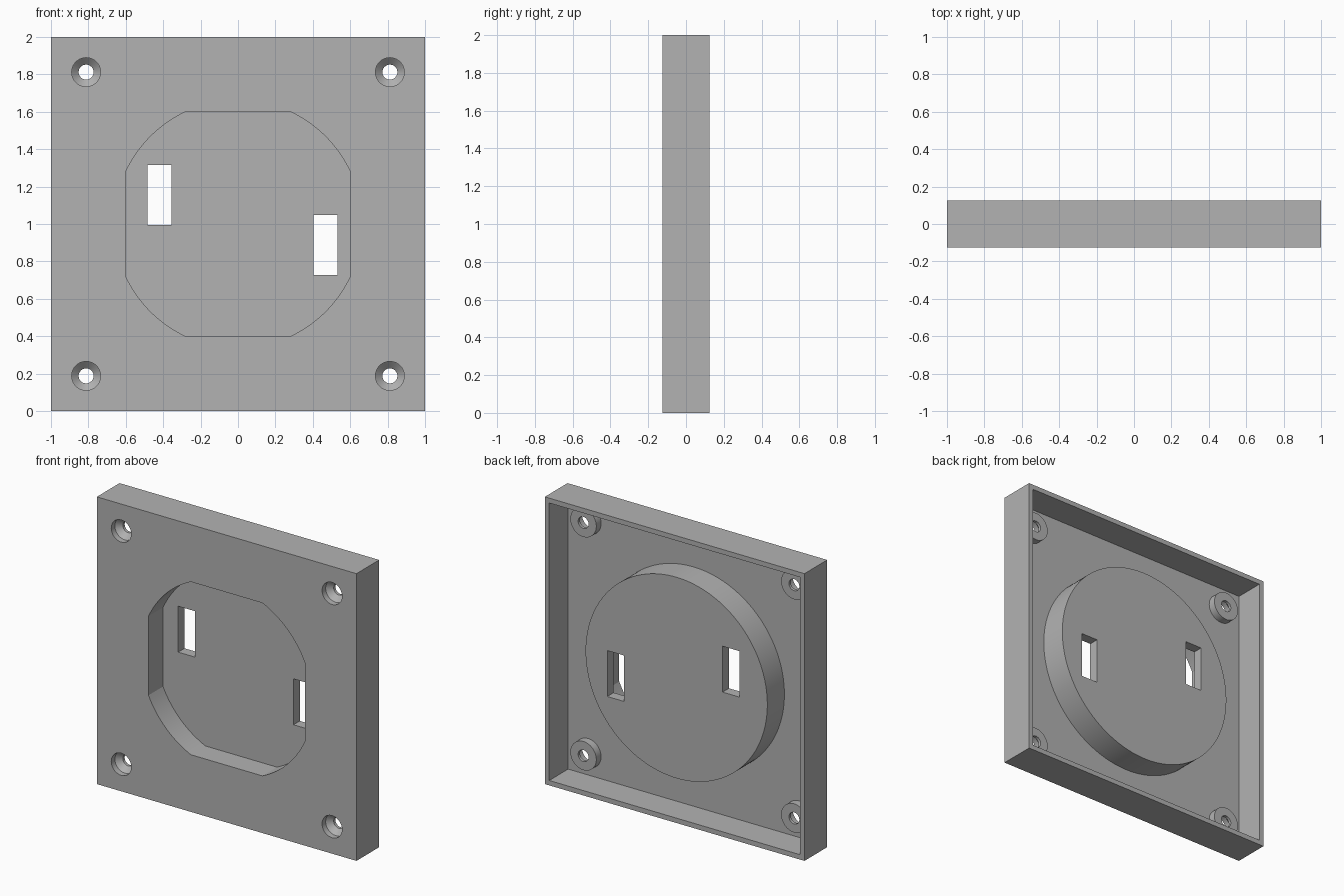
import bpy, bmesh
from math import acos, cos, sin, pi, tau, radians

if "Cube" in bpy.data.objects:
    bpy.data.objects.remove(bpy.data.objects["Cube"], do_unlink=True)

FRONT, BACK = -0.125, 0.125
FLOOR = FRONT + 0.042       # inner face of the thin front plate
POD_BACK = 0.105            # rear of the round housing
POCKET = FRONT + 0.16       # bottom of the front recess
WALL = 0.034
SCREW = 0.812

grey = bpy.data.materials.new("plain grey")
grey.use_nodes = True
grey.diffuse_color = (0.448, 0.448, 0.448, 1)
grey.node_tree.nodes["Principled BSDF"].inputs["Base Color"].default_value = grey.diffuse_color


def loft(name, rings):
    """Closed solid skinned through rings of matching points."""
    bm = bmesh.new()
    loops = [[bm.verts.new(p) for p in ring] for ring in rings]
    for a, b in zip(loops, loops[1:]):
        for i in range(len(a)):
            j = (i + 1) % len(a)
            bm.faces.new((a[i], a[j], b[j], b[i]))
    bm.faces.new(loops[0])
    bm.faces.new(loops[-1])
    bmesh.ops.recalc_face_normals(bm, faces=bm.faces)
    mesh = bpy.data.meshes.new(name)
    bm.to_mesh(mesh)
    bm.free()
    mesh.materials.append(grey)
    obj = bpy.data.objects.new(name, mesh)
    bpy.context.collection.objects.link(obj)
    return obj


def prism(name, outline, y0, y1):
    return loft(name, [[(x, y, z) for x, z in outline] for y in (y0, y1)])


def block(name, x0, x1, z0, z1, y0, y1):
    return prism(name, [(x0, z0), (x1, z0), (x1, z1), (x0, z1)], y0, y1)


def turned(name, x, z, profile, n=64):
    """Solid of revolution about the y direction; profile holds (radius, y)."""
    return loft(name, [[(x + r * cos(tau * i / n), y, z + r * sin(tau * i / n))
                        for i in range(n)] for r, y in profile])


def combine(target, tool, operation):
    mod = target.modifiers.new(tool.name, 'BOOLEAN')
    mod.object, mod.operation, mod.solver = tool, operation, 'EXACT'
    bpy.context.view_layer.objects.active = target
    bpy.ops.object.modifier_apply(modifier=mod.name)
    bpy.data.objects.remove(tool, do_unlink=True)


# Square tray, open at the back
panel = block("mounting_panel", -1, 1, 0, 2, FRONT, BACK)
inner = 1 - WALL
combine(panel, block("cavity", -inner, inner, WALL, 2 - WALL, FLOOR, BACK + 0.1), 'DIFFERENCE')

# Round housing on the back
combine(panel, turned("housing", 0, 1, [(0.7, FRONT + 0.02), (0.7, POD_BACK)], 128), 'UNION')

# Front recess: a circle trimmed by a square
radius, flat = 0.662, 0.602
start = acos(flat / radius)
steps = 16
outline = []
for quarter in range(4):
    for i in range(steps + 1):
        a = quarter * pi / 2 + start + (pi / 2 - 2 * start) * i / steps
        outline.append((radius * cos(a), 1 + radius * sin(a)))
combine(panel, prism("recess", outline, FRONT - 0.1, POCKET), 'DIFFERENCE')

# Two slots through the recess floor
for x0, z0 in ((-0.485, 0.995), (0.403, 0.727)):
    combine(panel, block("slot", x0, x0 + 0.13, z0, z0 + 0.32, POCKET - 0.05, BACK + 0.1), 'DIFFERENCE')

# Screw bosses with countersunk holes in the corners
for sx in (-SCREW, SCREW):
    for sz in (1 - SCREW, 1 + SCREW):
        combine(panel, turned("boss", sx, sz, [(0.1, FRONT + 0.02), (0.1, FRONT + 0.095)]), 'UNION')
        combine(panel, turned("screw_hole", sx, sz, [
            (0.077, FRONT - 0.1), (0.077, FRONT + 0.04),
            (0.04, FRONT + 0.075), (0.04, BACK)]), 'DIFFERENCE')

# Smooth the round walls, keep edges crisp
bpy.ops.object.select_all(action='DESELECT')
panel.select_set(True)
bpy.context.view_layer.objects.active = panel
bpy.ops.object.shade_smooth_by_angle(angle=radians(25))
